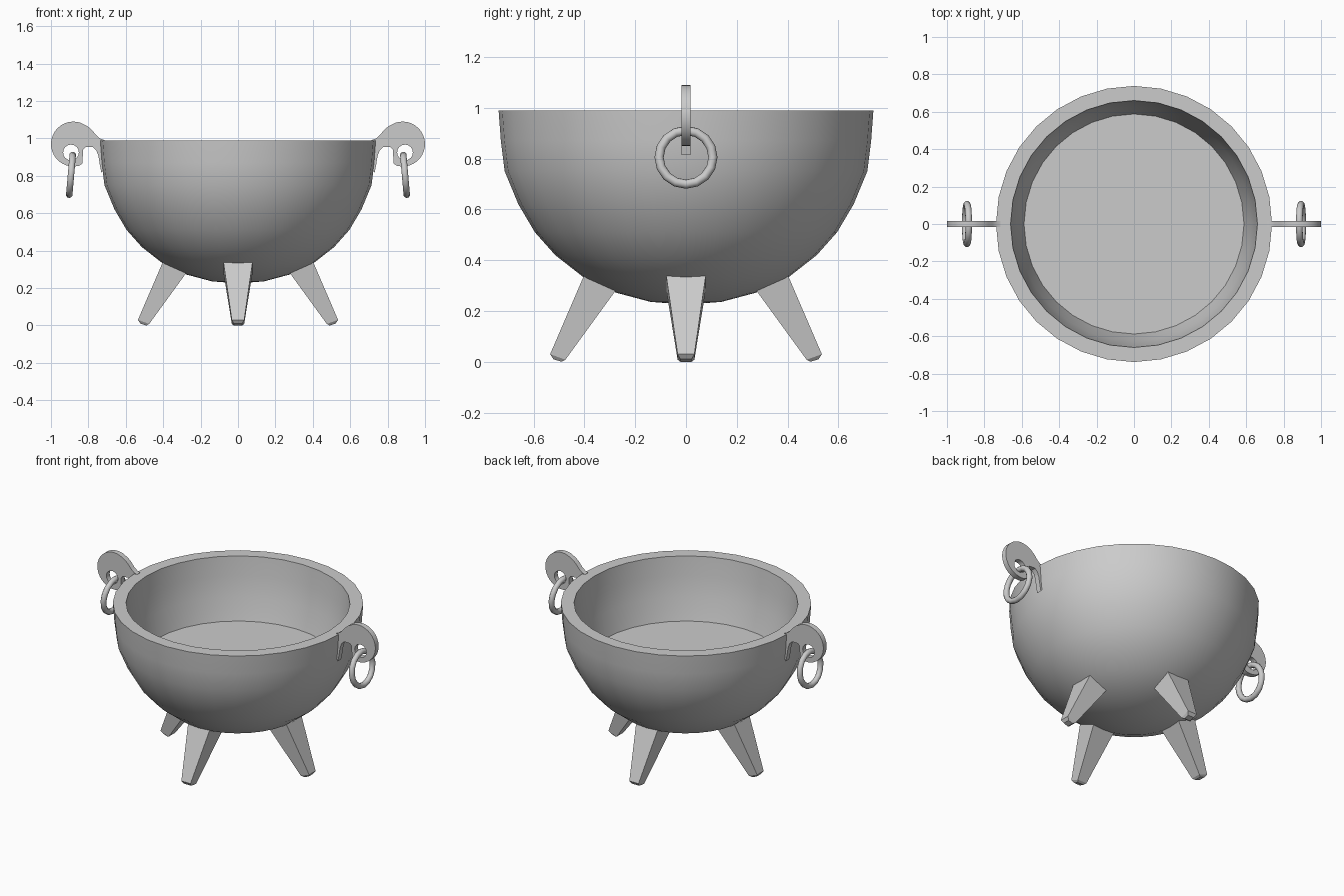
import bpy, bmesh
from math import sin, cos, radians, pi
from mathutils import Matrix

if "Cube" in bpy.data.objects:
    bpy.data.objects.remove(bpy.data.objects["Cube"])


def finish(name, bm, smooth=None):
    bmesh.ops.remove_doubles(bm, verts=bm.verts, dist=0.0002)
    bmesh.ops.recalc_face_normals(bm, faces=bm.faces)
    me = bpy.data.meshes.new(name)
    bm.to_mesh(me)
    bm.free()
    ob = bpy.data.objects.new(name, me)
    bpy.context.collection.objects.link(ob)
    if smooth:
        bpy.ops.object.select_all(action='DESELECT')
        ob.select_set(True)
        bpy.context.view_layer.objects.active = ob
        bpy.ops.object.shade_smooth_by_angle(angle=radians(smooth))
    return ob


def loft(bm, loops):
    # skin closed loops and cap both ends
    rings = [[bm.verts.new(p) for p in loop] for loop in loops]
    n = len(rings[0])
    for a, b in zip(rings, rings[1:]):
        for i in range(n):
            j = (i + 1) % n
            bm.faces.new((a[i], a[j], b[j], b[i]))
    bm.faces.new(rings[0])
    bm.faces.new(rings[-1])


# Bowl: lathed outside, thick rim, flat inner floor
profile = [(0.14, 0.236), (0.275, 0.272), (0.40, 0.33), (0.515, 0.42),
           (0.595, 0.51), (0.66, 0.62), (0.714, 0.75), (0.729, 0.87), (0.738, 0.99),
           (0.66, 0.99), (0.648, 0.87), (0.627, 0.74), (0.588, 0.60)]
bm = bmesh.new()
loft(bm, [[(r * cos(2 * pi * i / 32), r * sin(2 * pi * i / 32), z) for i in range(32)]
          for r, z in profile])
bottom = [f for f in bm.faces if len(f.verts) == 32 and f.calc_center_median().z < 0.3]
poke = bmesh.ops.poke(bm, faces=bottom)
for v in poke['verts']:
    v.co.z = 0.225
finish("bowl", bm, 35)

# Four splayed tapering legs: (outer x, z), (inner x, z), half width
sections = [((0.38, 0.39), (0.243, 0.327), 0.085),
            ((0.535, 0.03), (0.475, 0.008), 0.033),
            ((0.522, 0.01), (0.49, 0.0), 0.022)]
for k, side in enumerate(("right", "back", "left", "front")):
    bm = bmesh.new()
    loft(bm, [[(o[0], -w, o[1]), (o[0], w, o[1]), (i[0], w, i[1]), (i[0], -w, i[1])]
              for o, i, w in sections])
    bm.transform(Matrix.Rotation(k * pi / 2, 4, 'Z'))
    finish(side + "_leg", bm)


# Hooked handle plate outline with a round ring hole
def arc(cx, cz, r, a0, a1, n):
    return [(cx + r * cos(radians(a0 + (a1 - a0) * i / n)),
             cz + r * sin(radians(a0 + (a1 - a0) * i / n))) for i in range(n + 1)]


outline = [(0.715, 0.84), (0.715, 0.992), (0.735, 0.998), (0.757, 1.016), (0.778, 1.042),
           (0.803, 1.064)]
outline += arc(0.88, 0.97, 0.12, 110, -105, 20)
outline += [(0.832, 0.866), (0.828, 0.94), (0.815, 0.953), (0.775, 0.953), (0.757, 0.935),
            (0.746, 0.905), (0.739, 0.86), (0.730, 0.815)]
hole = arc(0.893, 0.925, 0.042, 0, 337.5, 15)


def handle(name, s):
    cu = bpy.data.curves.new(name, 'CURVE')
    cu.dimensions = '2D'
    cu.fill_mode = 'BOTH'
    cu.extrude = 0.017
    for pts in (outline, hole):
        sp = cu.splines.new('POLY')
        sp.points.add(len(pts) - 1)
        for p, (x, z) in zip(sp.points, pts):
            p.co = (s * x, z, 0, 1)
        sp.use_cyclic_u = True
    tmp = bpy.data.objects.new(name + "_outline", cu)
    bpy.context.collection.objects.link(tmp)
    dg = bpy.context.evaluated_depsgraph_get()
    me = bpy.data.meshes.new_from_object(tmp.evaluated_get(dg))
    bm = bmesh.new()
    bm.from_mesh(me)
    bm.transform(Matrix.Rotation(pi / 2, 4, 'X'))
    bpy.data.objects.remove(tmp)
    finish(name, bm, 30)


# Hanging rings, tilted slightly outwards
def ring(name, s):
    bpy.ops.mesh.primitive_torus_add(
        major_segments=16, minor_segments=10, major_radius=0.106, minor_radius=0.018,
        location=(s * 0.893, 0, 0.805), rotation=(0, pi / 2 - s * radians(5), 0))
    bpy.context.object.name = name
    bpy.ops.object.shade_smooth_by_angle(angle=radians(50))


for side, s in (("right", 1), ("left", -1)):
    handle(side + "_handle_plate", s)
    ring(side + "_ring", s)
